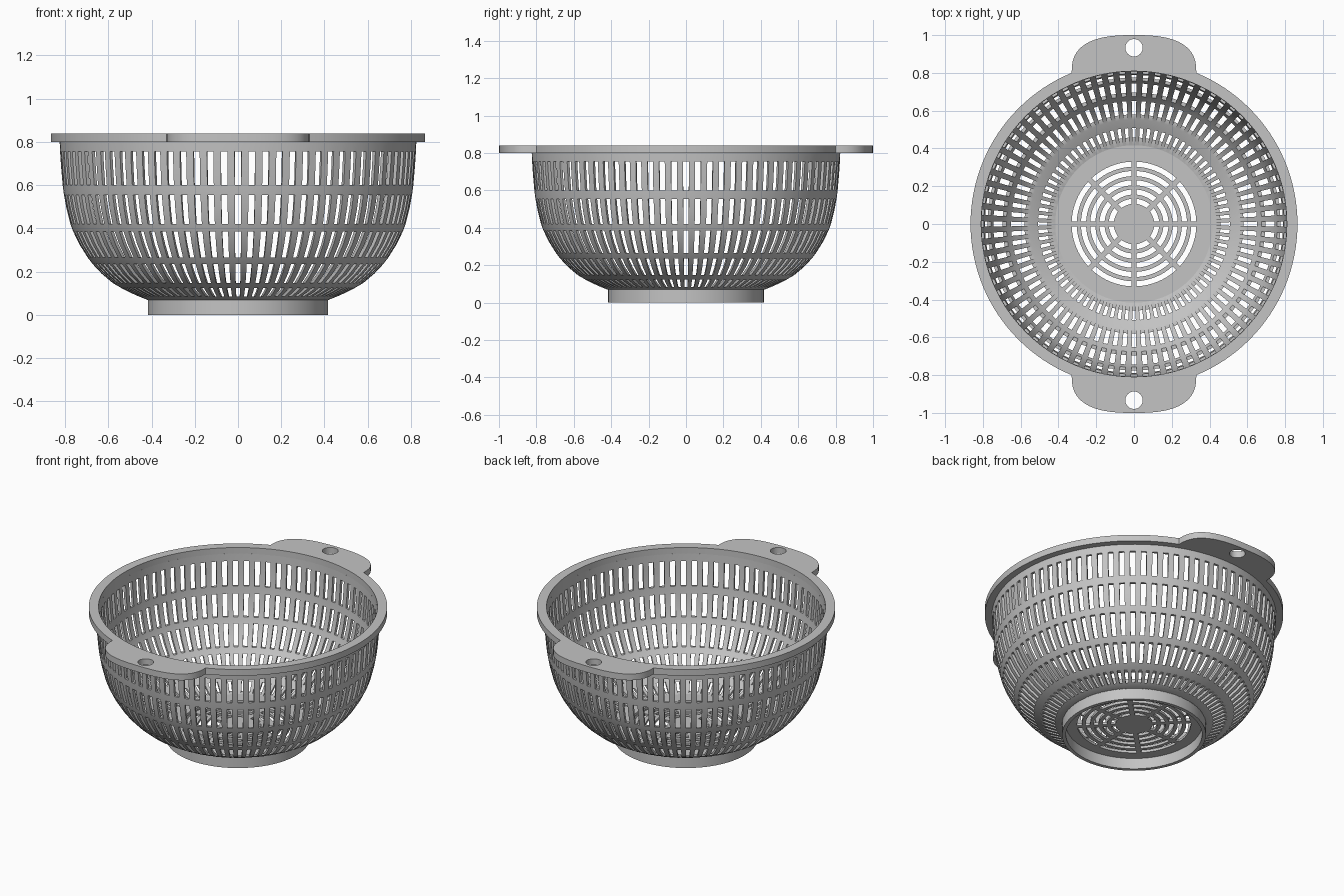
import bpy, bmesh, math

if "Cube" in bpy.data.objects:
    bpy.data.objects.remove(bpy.data.objects["Cube"])

grey = bpy.data.materials.new("light_grey")
grey.diffuse_color = (0.55, 0.55, 0.55, 1)
grey.use_nodes = True
grey.node_tree.nodes["Principled BSDF"].inputs["Base Color"].default_value = grey.diffuse_color


def finish(obj):
    """Give the part its colour and smooth shading with sharp edges."""
    if not obj.data.materials:
        obj.data.materials.append(grey)
    bpy.ops.object.select_all(action='DESELECT')
    obj.select_set(True)
    bpy.context.view_layer.objects.active = obj
    bpy.ops.object.shade_smooth_by_angle(angle=math.radians(30))


def shell(name, rings, cols, angle, is_hole):
    """Round wall from rings of ((r, z) side A, (r, z) side B), with open cells."""
    bm = bmesh.new()
    rows = len(rings) - 1
    grid = [[[bm.verts.new((r * math.cos(angle(c, r)), r * math.sin(angle(c, r)), z))
              for c in range(cols)] for r, z in (ring[side] for ring in rings)]
            for side in (0, 1)]

    def solid(i, c):
        return 0 <= i < rows and not is_hole(i, c % cols)

    def wall(i, c, j, d):
        d %= cols
        bm.faces.new((grid[0][i][c], grid[0][j][d], grid[1][j][d], grid[1][i][c]))

    for i in range(rows):
        for c in range(cols):
            if not solid(i, c):
                continue
            n = (c + 1) % cols
            for g in grid:
                bm.faces.new((g[i][c], g[i][n], g[i + 1][n], g[i + 1][c]))
            if not solid(i - 1, c) and rings[i][0][0] > 0:
                wall(i, c, i, c + 1)
            if not solid(i + 1, c):
                wall(i + 1, c, i + 1, c + 1)
            if not solid(i, c - 1):
                wall(i, c, i + 1, c)
            if not solid(i, c + 1):
                wall(i, n, i + 1, n)
    bmesh.ops.remove_doubles(bm, verts=bm.verts, dist=1e-5)
    bmesh.ops.delete(bm, geom=[v for v in bm.verts if not v.link_faces], context='VERTS')
    bmesh.ops.recalc_face_normals(bm, faces=bm.faces)
    me = bpy.data.meshes.new(name)
    bm.to_mesh(me)
    bm.free()
    obj = bpy.data.objects.new(name, me)
    bpy.context.collection.objects.link(obj)
    finish(obj)


# Bowl: outer profile (r, z), five rows of tapered slots
profile = [(.42, .07), (.458, .085), (.503, .105), (.541, .125), (.58, .148),
           (.63, .19), (.672, .235), (.695, .265), (.733, .325), (.762, .385),
           (.775, .42), (.793, .49), (.805, .555), (.811, .60), (.818, .68),
           (.823, .755), (.825, .802)]
slot_rows = {1, 2, 4, 5, 7, 8, 10, 11, 13, 14}
SLOTS, THICK = 80, 0.016
bowl_rings = []
for k, (r, z) in enumerate(profile):
    r0, z0 = profile[max(k - 1, 0)]
    r1, z1 = profile[min(k + 1, len(profile) - 1)]
    slope = (r1 - r0) / (z1 - z0)
    bowl_rings.append(((r, z), (r - THICK * math.hypot(1, slope), z)))


def bowl_angle(c, r):
    half = 0.235 * math.tau / SLOTS
    return (c // 2) * math.tau / SLOTS + (half if c % 2 else -half)


shell("bowl_wall", bowl_rings, SLOTS * 2, bowl_angle,
      lambda i, c: i in slot_rows and c % 2 == 0)

# Floor: five ring slots crossed by eight straight spokes
radii = [0]
for k in range(5):
    radii += [.107 + .049 * k, .134 + .049 * k]
radii.append(.418)
STEPS = 9


def floor_angle(c, r):
    sector, k = divmod(c, STEPS)
    half = math.asin(.014 / max(r, .1))
    free = math.tau / 8 - 2 * half
    return sector * math.tau / 8 - half + (0 if k == 0 else
                                           2 * half + free * (k - 1) / (STEPS - 1))


shell("floor_grate", [((r, .069), (r, .085)) for r in radii], 8 * STEPS, floor_angle,
      lambda i, c: i % 2 == 1 and i < 10 and c % STEPS != 0)

# Foot ring
shell("foot_ring", [((.417, 0), (.395, 0)), ((.417, .071), (.395, .071))], 96,
      lambda c, r: c * math.tau / 96, lambda i, c: False)


# Rim with two hanging handles: filled outline with round openings
def circle(r, y, n):
    return [(r * math.cos(math.tau * k / n), y + r * math.sin(math.tau * k / n))
            for k in range(n)]


HALF_W, BASE_Y = 0.33, 0.80
corner = math.atan2(BASE_Y, HALF_W)
outline = []
for s in (1, -1):
    for k in range(48):
        a = -corner + 2 * corner * k / 48
        outline.append((s * .8654 * math.cos(a), s * .8654 * math.sin(a)))
    for k in range(33):
        t = math.pi * k / 32
        cx, sy = math.cos(t), max(math.sin(t), 0)
        outline.append((s * math.copysign(HALF_W * abs(cx) ** .75, cx),
                        s * (BASE_Y + .2 * sy ** .75)))
    outline.pop()

curve = bpy.data.curves.new("rim_with_handles", 'CURVE')
curve.dimensions = '2D'
curve.fill_mode = 'BOTH'
curve.extrude = 0.02
for pts in (outline, circle(.809, 0, 160), circle(.046, .933, 32), circle(.046, -.933, 32)):
    sp = curve.splines.new('POLY')
    sp.points.add(len(pts) - 1)
    for p, (x, y) in zip(sp.points, pts):
        p.co = (x, y, 0, 1)
    sp.use_cyclic_u = True
rim = bpy.data.objects.new("rim_with_handles", curve)
rim.location.z = 0.82
bpy.context.collection.objects.link(rim)
bpy.context.view_layer.objects.active = rim
rim.select_set(True)
bpy.ops.object.select_all(action='DESELECT')
rim.select_set(True)
bpy.ops.object.convert(target='MESH')
rim = bpy.context.view_layer.objects.active
bm = bmesh.new()
bm.from_mesh(rim.data)
bmesh.ops.remove_doubles(bm, verts=bm.verts, dist=1e-5)
bmesh.ops.recalc_face_normals(bm, faces=bm.faces)
bm.to_mesh(rim.data)
bm.free()
finish(rim)
